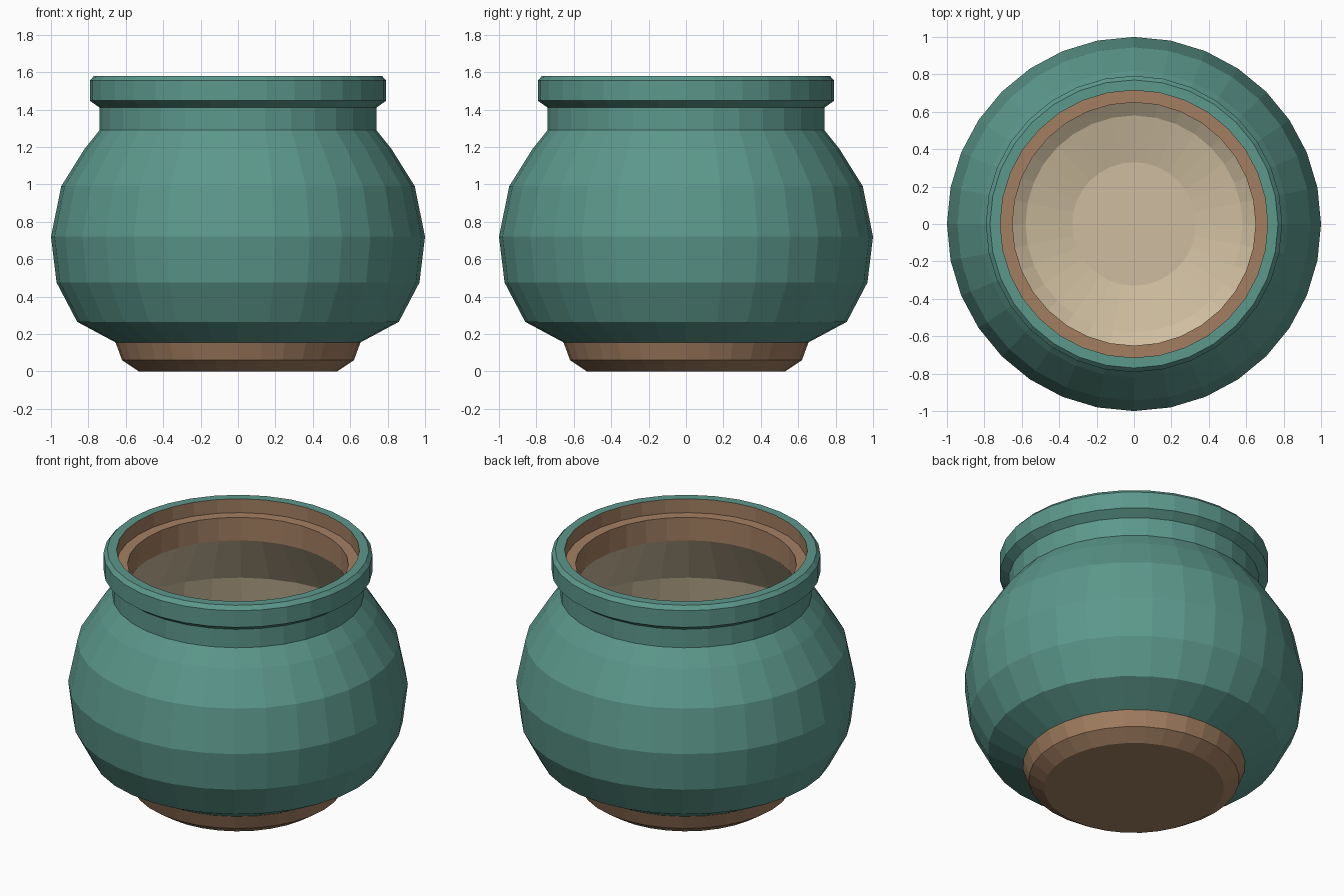
import bpy, bmesh, math

if "Cube" in bpy.data.objects:
    bpy.data.objects.remove(bpy.data.objects["Cube"])

SIDES = 32


def material(name, srgb):
    m = bpy.data.materials.new(name)
    lin = [((c / 255 + 0.055) / 1.055) ** 2.4 for c in srgb]
    m.diffuse_color = (*lin, 1)
    m.use_nodes = True
    m.node_tree.nodes["Principled BSDF"].inputs["Base Color"].default_value = m.diffuse_color
    return m


def lathe(name, profile, mat, cap_start=False, cap_end=False):
    """Revolve (radius, height) points; listed so that faces point outward."""
    bm = bmesh.new()
    rings = []
    for r, z in profile:
        rings.append([bm.verts.new((r * math.cos(a), r * math.sin(a), z))
                      for a in (2 * math.pi * i / SIDES for i in range(SIDES))])
    for lo, hi in zip(rings, rings[1:]):
        for i in range(SIDES):
            j = (i + 1) % SIDES
            bm.faces.new((lo[i], lo[j], hi[j], hi[i]))
    if cap_start:
        bm.faces.new(rings[0][::-1])
    if cap_end:
        bm.faces.new(rings[-1])
    mesh = bpy.data.meshes.new(name)
    bm.to_mesh(mesh)
    bm.free()
    mesh.materials.append(mat)
    obj = bpy.data.objects.new(name, mesh)
    bpy.context.collection.objects.link(obj)
    return obj


teal = material("teal glaze", (92, 152, 140))
brown = material("brown clay", (163, 127, 97))
cream = material("cream glaze", (207, 190, 160))

# Unglazed foot with a flat underside
lathe("foot", [(0.53, 0), (0.62, 0.06), (0.655, 0.155)], brown, cap_start=True)

# Rounded belly
lathe("belly", [(0.655, 0.155), (0.86, 0.265), (0.97, 0.475), (1.0, 0.72),
                (0.945, 0.99), (0.82, 1.19), (0.74, 1.29)], teal)

# Neck and flared collar, ending on the flat rim
lathe("neck_and_collar", [(0.74, 1.29), (0.74, 1.41), (0.792, 1.447),
                          (0.792, 1.555), (0.77, 1.58), (0.715, 1.58)], teal)

# Clay lid seat inside the mouth
lathe("lid_seat", [(0.715, 1.58), (0.715, 1.49), (0.65, 1.49),
                   (0.65, 1.34)], brown)

# Hollow interior down to the floor
lathe("interior", [(0.65, 1.34), (0.86, 1.0), (0.92, 0.72), (0.89, 0.51),
                   (0.77, 0.33), (0.58, 0.2), (0.33, 0.14)], cream, cap_end=True)
